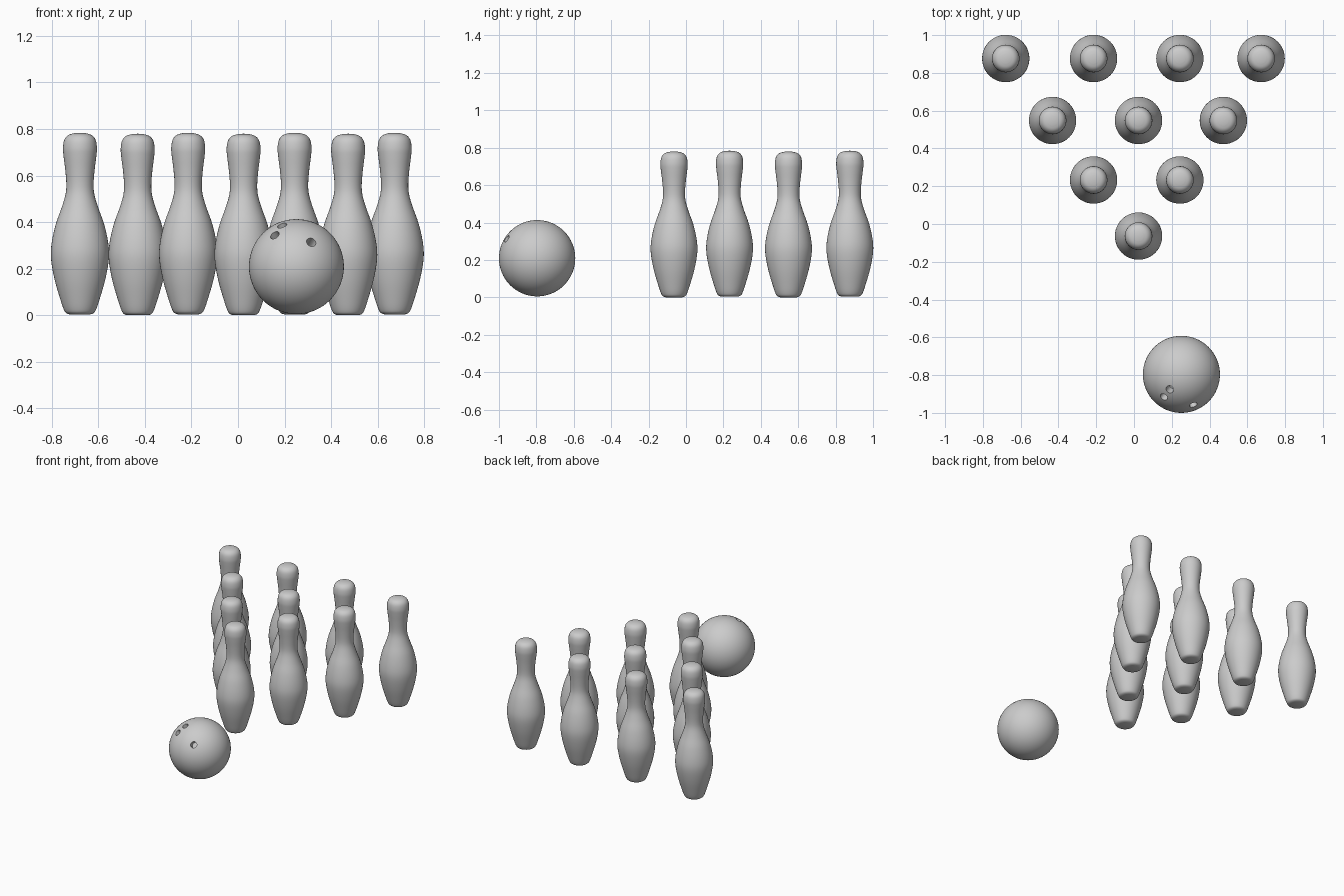
import bpy, bmesh, math
from mathutils import Vector

if "Cube" in bpy.data.objects:
    bpy.data.objects.remove(bpy.data.objects["Cube"])


def smooth(obj, angle=35):
    bpy.ops.object.select_all(action='DESELECT')
    obj.select_set(True)
    bpy.context.view_layer.objects.active = obj
    bpy.ops.object.shade_smooth_by_angle(angle=math.radians(angle))


def spline(points, steps=4):
    """Catmull-Rom curve through the profile points."""
    p = [Vector(q) for q in points]
    p = [p[0]] + p + [p[-1]]
    out = []
    for a, b, c, d in zip(p, p[1:], p[2:], p[3:]):
        for i in range(steps):
            t = i / steps
            out.append(0.5 * (2 * b + (c - a) * t + (2 * a - 5 * b + 4 * c - d) * t * t
                              + (3 * b - a - 3 * c + d) * t ** 3))
    return out + [p[-1]]


# Pin profile (radius, height), turned around z
PROFILE = [(0.045, 0.0), (0.058, 0.005), (0.068, 0.018), (0.083, 0.06), (0.109, 0.15),
           (0.1245, 0.24), (0.121, 0.31), (0.103, 0.39), (0.078, 0.46), (0.062, 0.515),
           (0.0585, 0.56), (0.063, 0.62), (0.0705, 0.68), (0.073, 0.715), (0.067, 0.75),
           (0.05, 0.77), (0.025, 0.778)]


def pin_mesh(sides=48):
    bm = bmesh.new()
    rings = []
    for r, z in spline(PROFILE):
        rings.append([bm.verts.new((r * math.cos(2 * math.pi * i / sides),
                                    r * math.sin(2 * math.pi * i / sides), z))
                      for i in range(sides)])
    for lo, hi in zip(rings, rings[1:]):
        for i in range(sides):
            j = (i + 1) % sides
            bm.faces.new((lo[i], lo[j], hi[j], hi[i]))
    bm.faces.new(rings[0][::-1])
    tip = bm.verts.new((0, 0, 0.78))
    for i in range(sides):
        bm.faces.new((rings[-1][i], rings[-1][(i + 1) % sides], tip))
    mesh = bpy.data.meshes.new("pin")
    bm.to_mesh(mesh)
    bm.free()
    return mesh


# Ten pins in a triangle: (y, z, x positions) per row
ROWS = [(-0.064, 0.0, (0.024,)),
        (0.233, 0.004, (-0.214, 0.243)),
        (0.548, 0.0, (-0.431, 0.024, 0.473)),
        (0.876, 0.004, (-0.679, -0.214, 0.243, 0.673))]
mesh = pin_mesh()
for row, (y, z, xs) in enumerate(ROWS, 1):
    for n, x in enumerate(xs, 1):
        pin = bpy.data.objects.new(f"pin_row{row}_{n}", mesh)
        pin.location = (x, y, z)
        bpy.context.collection.objects.link(pin)
smooth(pin, 60)

# Ball
CENTRE, RADIUS = Vector((0.251, -0.796, 0.209)), 0.204
bpy.ops.mesh.primitive_uv_sphere_add(segments=64, ring_count=32, radius=RADIUS, location=CENTRE)
ball = bpy.context.object
ball.name = "ball"

# Three finger holes drilled toward the centre
for d in ((-0.093, -0.12, 0.135), (-0.062, -0.08, 0.178), (0.062, -0.158, 0.102)):
    d = Vector(d).normalized()
    bpy.ops.mesh.primitive_cylinder_add(vertices=24, radius=0.021, depth=0.12,
                                        location=CENTRE + d * RADIUS,
                                        rotation=d.to_track_quat('Z', 'Y').to_euler())
    cutter = bpy.context.object
    cutter.name = "hole_cutter"
    cutter.hide_render = True
    mod = ball.modifiers.new("finger_hole", 'BOOLEAN')
    mod.operation, mod.solver, mod.object = 'DIFFERENCE', 'EXACT', cutter
    bpy.context.view_layer.objects.active = ball
    bpy.ops.object.modifier_apply(modifier=mod.name)
    bpy.data.objects.remove(cutter)
smooth(ball)
